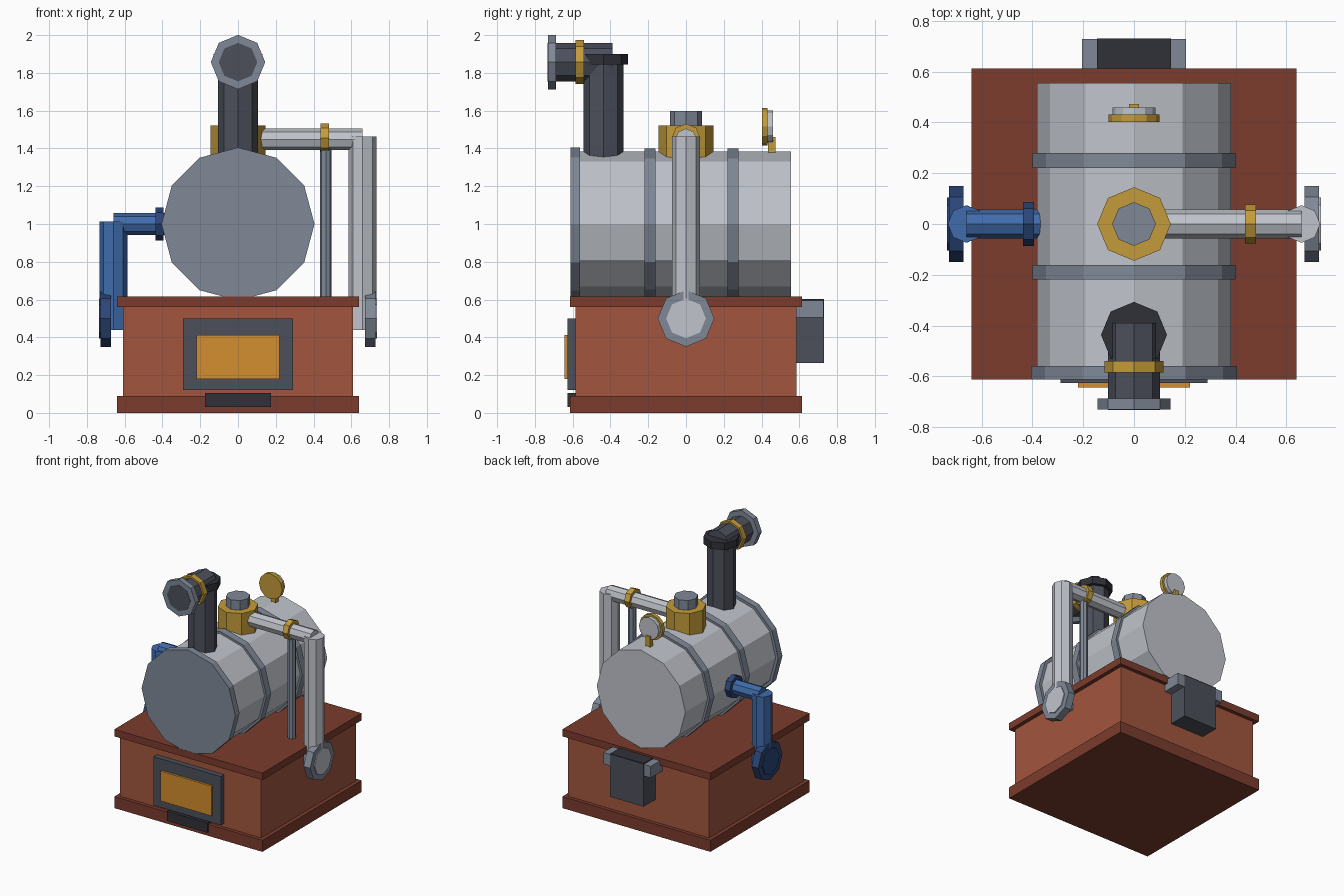
import bpy
import math
from mathutils import Vector

cube = bpy.data.objects.get("Cube")
if cube:
    bpy.data.objects.remove(cube, do_unlink=True)


def material(name, r, g, b):
    """Flat colour given as 0-255 display values."""
    col = [((c / 255 + 0.055) / 1.055) ** 2.4 for c in (r, g, b)] + [1]
    m = bpy.data.materials.new(name)
    m.use_nodes = True
    m.diffuse_color = col
    m.node_tree.nodes["Principled BSDF"].inputs["Base Color"].default_value = col
    return m


brick = material("brick", 162, 86, 62)
trim = material("dark_brick", 124, 60, 45)
steel = material("pale_steel", 192, 196, 203)
iron = material("grey_iron", 128, 137, 151)
slate = material("dark_slate", 76, 80, 91)
charcoal = material("charcoal", 48, 49, 57)
brass = material("brass", 196, 156, 58)
blue = material("blue_paint", 64, 108, 172)
navy = material("navy_paint", 43, 70, 118)
glow = material("orange_glow", 212, 142, 46)


def finish(name, mat):
    ob = bpy.context.object
    ob.name = ob.data.name = name
    ob.data.materials.append(mat)
    return ob


def box(name, mat, x, y, z):
    """Box from three (low, high) ranges."""
    bpy.ops.mesh.primitive_cube_add(size=1, location=[(a + b) / 2 for a, b in (x, y, z)])
    bpy.context.object.scale = [b - a for a, b in (x, y, z)]
    return finish(name, mat)


def rod(name, mat, start, end, radius, sides=8):
    """Faceted cylinder between two points, with corners on the main axes."""
    a, b = Vector(start), Vector(end)
    d = b - a
    bpy.ops.mesh.primitive_cylinder_add(vertices=sides, radius=radius, depth=d.length,
                                        location=(a + b) / 2)
    ob = bpy.context.object
    if abs(d.x) > 1e-4:
        ob.rotation_euler.y = math.pi / 2
    elif abs(d.y) > 1e-4:
        ob.rotation_euler.x = math.pi / 2
    return finish(name, mat)


# Brick base with plinth and top slab
box("base_body", brick, (-0.61, 0.61), (-0.585, 0.585), (0.05, 0.58))
box("base_plinth", trim, (-0.64, 0.64), (-0.613, 0.613), (0, 0.09))
box("base_top_slab", trim, (-0.64, 0.64), (-0.613, 0.613), (0.56, 0.615))

# Firebox door and ash vent
box("firebox_frame", slate, (-0.29, 0.29), (-0.627, -0.58), (0.12, 0.5))
box("firebox_glow", glow, (-0.22, 0.22), (-0.644, -0.6), (0.18, 0.413))
box("ash_vent", charcoal, (-0.175, 0.175), (-0.627, -0.58), (0.03, 0.105))

# Hopper on the back
box("hopper", slate, (-0.145, 0.145), (0.58, 0.73), (0.265, 0.595))
box("hopper_collar", iron, (-0.205, 0.205), (0.58, 0.728), (0.505, 0.595))
box("hopper_opening", charcoal, (-0.145, 0.145), (0.6, 0.73), (0.594, 0.602))

# Boiler barrel, front plate and straps
rod("boiler_barrel", steel, (0, -0.58, 1), (0, 0.555, 1), 0.383, 12)
rod("boiler_front_plate", iron, (0, -0.612, 1), (0, -0.56, 1), 0.405, 12)
for y, label in ((-0.19, "front"), (0.25, "rear")):
    rod("boiler_strap_" + label, iron, (0, y - 0.029, 1), (0, y + 0.029, 1), 0.4, 12)

# Chimney with a forward-facing outlet
rod("chimney", slate, (0, -0.437, 1.25), (0, -0.437, 1.86), 0.105)
rod("chimney_elbow", charcoal, (0, -0.437, 1.845), (0, -0.437, 1.9), 0.13)
rod("chimney_outlet", slate, (0, -0.732, 1.857), (0, -0.39, 1.857), 0.102)
rod("chimney_ring", brass, (0, -0.585, 1.857), (0, -0.54, 1.857), 0.116)
rod("chimney_flange", iron, (0, -0.73, 1.857), (0, -0.687, 1.857), 0.144)

# Steam dome
rod("steam_dome", brass, (0, 0, 1.3), (0, 0, 1.522), 0.145)
rod("steam_dome_cap", iron, (0, 0, 1.5), (0, 0, 1.597), 0.086)

# Pressure gauge
box("gauge_stem", brass, (-0.02, 0.02), (0.435, 0.473), (1.34, 1.46))
rod("gauge_case", brass, (0, 0.402, 1.515), (0, 0.431, 1.515), 0.1, 12)
rod("gauge_face", steel, (0, 0.43, 1.515), (0, 0.46, 1.515), 0.085, 12)

# Side pipes: across, down, then a round end fitting
for side, label, start, height, mat, end_mat, disc_mat in (
        (1, "steam", 0.1, 1.448, steel, iron, steel),
        (-1, "water", 0.36, 1.0, blue, navy, navy)):
    rod(label + "_pipe_across", mat, (side * start, 0, height), (side * 0.66, 0, height), 0.057)
    rod(label + "_pipe_down", mat, (side * 0.66, 0, 0.44), (side * 0.66, 0, height + 0.014), 0.074)
    rod(label + "_end_wheel", end_mat, (side * 0.672, 0, 0.5), (side * 0.729, 0, 0.5), 0.15)
    rod(label + "_end_disc", disc_mat, (side * 0.68, 0, 0.5), (side * 0.736, 0, 0.5), 0.105)

# Pipe fittings and support post
rod("steam_pipe_ring", brass, (0.437, 0, 1.455), (0.481, 0, 1.455), 0.076)
rod("steam_pipe_post", iron, (0.465, 0, 0.6), (0.465, 0, 1.42), 0.031)
rod("water_pipe_flange", navy, (-0.437, 0, 1), (-0.395, 0, 1), 0.087)
